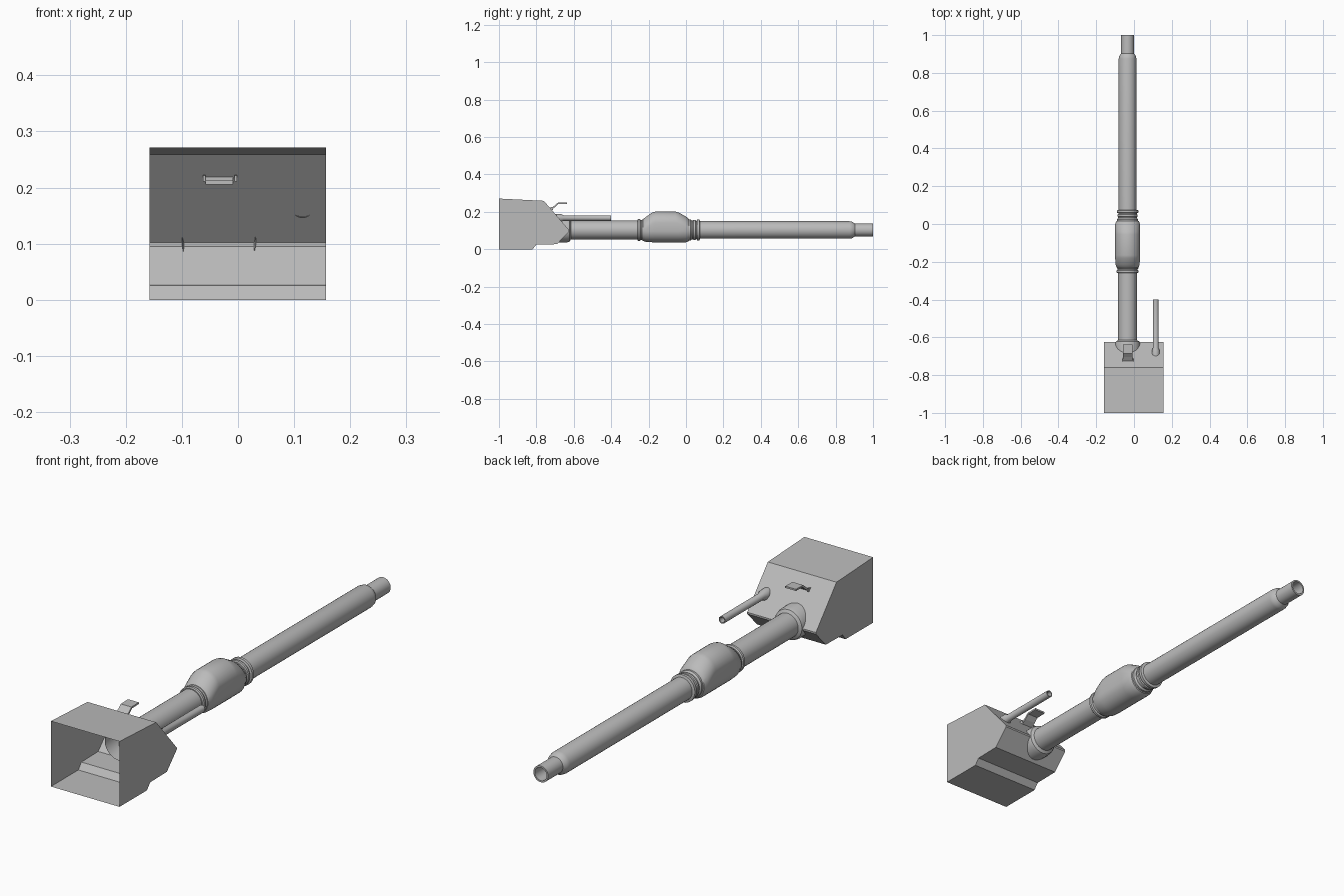
import bpy, bmesh, math

cube = bpy.data.objects.get("Cube")
if cube:
    bpy.data.objects.remove(cube)

grey = bpy.data.materials.new("plain grey")
grey.use_nodes = True
tone = (0.5, 0.5, 0.5, 1)
grey.diffuse_color = tone
grey.node_tree.nodes["Principled BSDF"].inputs["Base Color"].default_value = tone

GUN_X, GUN_Z = -0.034, 0.103


def finish(bm, name, smooth=True, normals=True):
    if normals:
        bmesh.ops.recalc_face_normals(bm, faces=bm.faces)
    mesh = bpy.data.meshes.new(name)
    bm.to_mesh(mesh)
    bm.free()
    obj = bpy.data.objects.new(name, mesh)
    bpy.context.collection.objects.link(obj)
    mesh.materials.append(grey)
    if smooth:
        bpy.ops.object.select_all(action="DESELECT")
        obj.select_set(True)
        bpy.context.view_layer.objects.active = obj
        bpy.ops.object.shade_smooth_by_angle(angle=math.radians(32))
    return obj


def loft_y(name, sections, x=GUN_X, z=GUN_Z, sides=32, cap_start=False, cap_end=False):
    """Rings along y; each section is (y, radius, lift of the upper half)."""
    bm = bmesh.new()
    rings = []
    for y, r, *lift in sections:
        up = lift[0] if lift else 0
        ring = []
        for i in range(sides):
            a = 2 * math.pi * (i + 0.5) / sides
            raise_z = up if math.sin(a) > 0 else 0
            ring.append(bm.verts.new((x + r * math.cos(a), y, z + r * math.sin(a) + raise_z)))
        rings.append(ring)
    for a, b in zip(rings, rings[1:]):
        for i in range(sides):
            j = (i + 1) % sides
            bm.faces.new((a[i], a[j], b[j], b[i]))
    if cap_start:
        bm.faces.new(rings[0])
    if cap_end:
        bm.faces.new(rings[-1])
    return finish(bm, name)


def sheet_x(name, path, x0, x1, sides=False):
    """Sweep a (y, z) path along x, optionally closing both side walls."""
    bm = bmesh.new()
    left, right = [[bm.verts.new((x, y, z)) for y, z in path] for x in (x0, x1)]
    for i in range(len(path) - 1):
        bm.faces.new((left[i], left[i + 1], right[i + 1], right[i]))
    if sides:
        bm.faces.new(left)
        bm.faces.new(right)
    return finish(bm, name, smooth=False)


# Mantlet housing: thin shell, open at the front
sheet_x("mantlet_housing",
        [(-1, 0.271), (-0.76, 0.259), (-0.625, 0.102), (-0.625, 0.095),
         (-0.69, 0.027), (-0.80, 0.025), (-0.82, 0), (-1, 0)],
        -0.158, 0.157, sides=True)

# Collar where the barrel leaves the housing, open inside
loft_y("barrel_collar",
       [(-0.73, 0.066), (-0.635, 0.066), (-0.622, 0.062), (-0.615, 0.05)])

# Rear barrel with its clamp rings
loft_y("rear_barrel",
       [(-0.64, 0.05), (-0.26, 0.05), (-0.26, 0.054), (-0.256, 0.058),
        (-0.246, 0.058), (-0.242, 0.053), (-0.238, 0.053), (-0.235, 0.057),
        (-0.225, 0.057), (-0.22, 0.05)])

# Bore evacuator with a raised upper half
loft_y("bore_evacuator",
       [(-0.235, 0.05), (-0.23, 0.058), (-0.215, 0.064, 0.006),
        (-0.18, 0.066, 0.028), (-0.165, 0.066, 0.032), (-0.055, 0.066, 0.032),
        (-0.04, 0.066, 0.028), (0.0, 0.066, 0.006), (0.015, 0.06), (0.02, 0.05)],
       cap_start=True, cap_end=True)

# Front barrel: rings, long tube, muzzle and hollow bore
loft_y("front_barrel",
       [(0.01, 0.056), (0.025, 0.056), (0.032, 0.05), (0.037, 0.05),
        (0.04, 0.054), (0.05, 0.054), (0.053, 0.049), (0.057, 0.049),
        (0.06, 0.057), (0.072, 0.057), (0.075, 0.047), (0.875, 0.047),
        (0.89, 0.044), (0.903, 0.034), (1.0, 0.034), (1.0, 0.027), (0.8, 0.027)],
       cap_end=True)

# Coaxial gun: tube with a wider root
loft_y("coaxial_gun",
       [(-0.70, 0.021), (-0.668, 0.021), (-0.655, 0.015), (-0.4, 0.015),
        (-0.4, 0.011), (-0.5, 0.011)],
       x=0.115, z=0.167, sides=16, cap_end=True)

# Sight guard: bent strip with a broader foot
guard = sheet_x("sight_guard",
                [(-0.735, 0.212), (-0.705, 0.232), (-0.685, 0.249), (-0.637, 0.25),
                 (-0.637, 0.243), (-0.682, 0.242), (-0.70, 0.225), (-0.73, 0.205)],
                -0.058, -0.009, sides=True)
for side, x in (("left", -0.006), ("right", -0.062)):
    sheet_x("sight_guard_foot_" + side,
            [(-0.735, 0.211), (-0.735, 0.221), (-0.715, 0.226), (-0.71, 0.211)],
            x, x + 0.004, sides=True)
